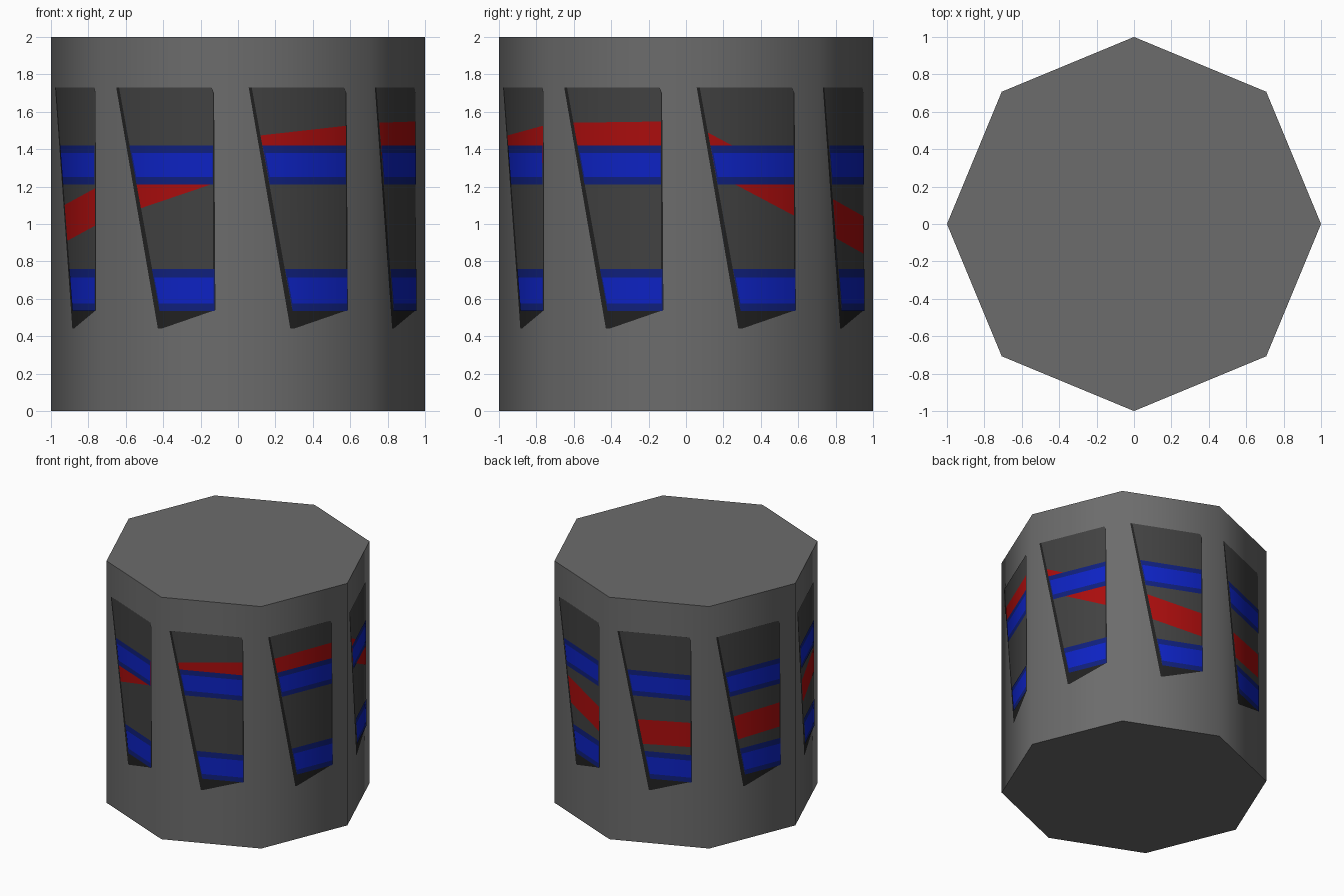
import bpy, bmesh, math
from mathutils import Vector

if "Cube" in bpy.data.objects:
    bpy.data.objects.remove(bpy.data.objects["Cube"])

N = 8


def material(name, rgb):
    m = bpy.data.materials.new(name)
    m.diffuse_color = (*rgb, 1)
    m.use_nodes = True
    m.node_tree.nodes["Principled BSDF"].inputs["Base Color"].default_value = m.diffuse_color
    return m


grey = material("casing_grey", (0.15, 0.15, 0.15))
black = material("recess_black", (0.015, 0.015, 0.015))
dark = material("interior_grey", (0.053, 0.053, 0.053))
red = material("red_band", (0.40, 0.004, 0.004))
navy = material("dark_blue", (0.005, 0.014, 0.20))
blue = material("bright_blue", (0.004, 0.016, 0.54))

# Octagonal casing, rounded by smooth shading with sharp caps
bm = bmesh.new()
bmesh.ops.create_cone(bm, cap_ends=True, segments=N, radius1=1, radius2=1, depth=2)
bmesh.ops.translate(bm, verts=bm.verts, vec=(0, 0, 1))
me = bpy.data.meshes.new("casing")
bm.to_mesh(me)
bm.free()
for p in me.polygons:
    p.use_smooth = True
me.set_sharp_from_angle(angle=math.radians(60))
me.materials.append(grey)
bpy.context.collection.objects.link(bpy.data.objects.new("casing", me))


def corner(k):
    a = math.pi + k * math.tau / N
    return Vector((math.cos(a), math.sin(a), 0))


def left(z):
    """Slanted left side of the window, as a fraction of the side width."""
    return 0.08 + 0.317 * (1.73 - z) / 1.29


def inner(z):
    """Left side inside the dark rim."""
    return left(z) + 0.022 + 0.012 * (1.73 - z)


def strip(z0, z1, inset=0.0, right=0.815):
    return [(inner(z0) + inset, z0), (right, z0), (right, z1), (inner(z1) + inset, z1)]


def sloped(c0, c1, half):
    """Band running from height c0 to c1 across one side, cut to the window."""
    def line(u, h):
        return c0 + (c1 - c0) * u + h

    def start(h):
        u = 0.2
        for _ in range(8):
            u = inner(line(u, h))
        return u

    a, b, r = start(-half), start(half), 0.815
    return [(a, line(a, -half)), (r, line(r, -half)), (r, line(r, half)), (b, line(b, half))]


def plates(name, mat, layer, shape):
    """One thin painted plate set on all eight sides; shape(k) lists polygons."""
    verts, faces = [], []
    for k in range(N):
        a, b = corner(k), corner(k + 1)
        out = (a + b).normalized() * 0.0015 * layer
        for poly in shape(k):
            faces.append(range(len(verts), len(verts) + len(poly)))
            verts += [a.lerp(b, u) + out + Vector((0, 0, z)) for u, z in poly]
    me = bpy.data.meshes.new(name)
    me.from_pydata(verts, [], [list(f) for f in faces])
    me.materials.append(mat)
    for p in me.polygons:
        p.use_smooth = True
    # Radial normals so the plates shade like the casing around them
    me.normals_split_custom_set_from_vertices(
        [Vector((v.x, v.y, 0)).normalized() for v in verts])
    bpy.context.collection.objects.link(bpy.data.objects.new(name, me))


# Window recess with its dark rim, and the interior surface
plates("window_recess", black, 1, lambda k: [[
    (0.395, 0.44), (0.42, 0.44), (0.83, 0.54), (0.82, 1.70), (0.80, 1.73), (0.08, 1.73)]])
plates("window_interior", dark, 2, lambda k: [
    [(inner(0.55), 0.55), (0.815, 0.55), (0.812, 1.70), (0.80, 1.73), (inner(1.73), 1.73)]])

# Tilted red ring seen through the windows
heights = [0.96, 1.12, 1.36, 1.44, 1.45, 1.075, 0.91, 0.93]
plates("red_ring", red, 3, lambda k: [sloped(heights[k], heights[(k + 1) % N], 0.1)])

# Two blue rings with dark upper and lower edges
plates("blue_ring_edges", navy, 4, lambda k: [strip(0.535, 0.76, 0, 0.825), strip(1.21, 1.42)])
plates("blue_ring_faces", blue, 5, lambda k: [
    strip(0.575, 0.715, 0.008, 0.82), strip(1.25, 1.38, 0.01, 0.81)])
